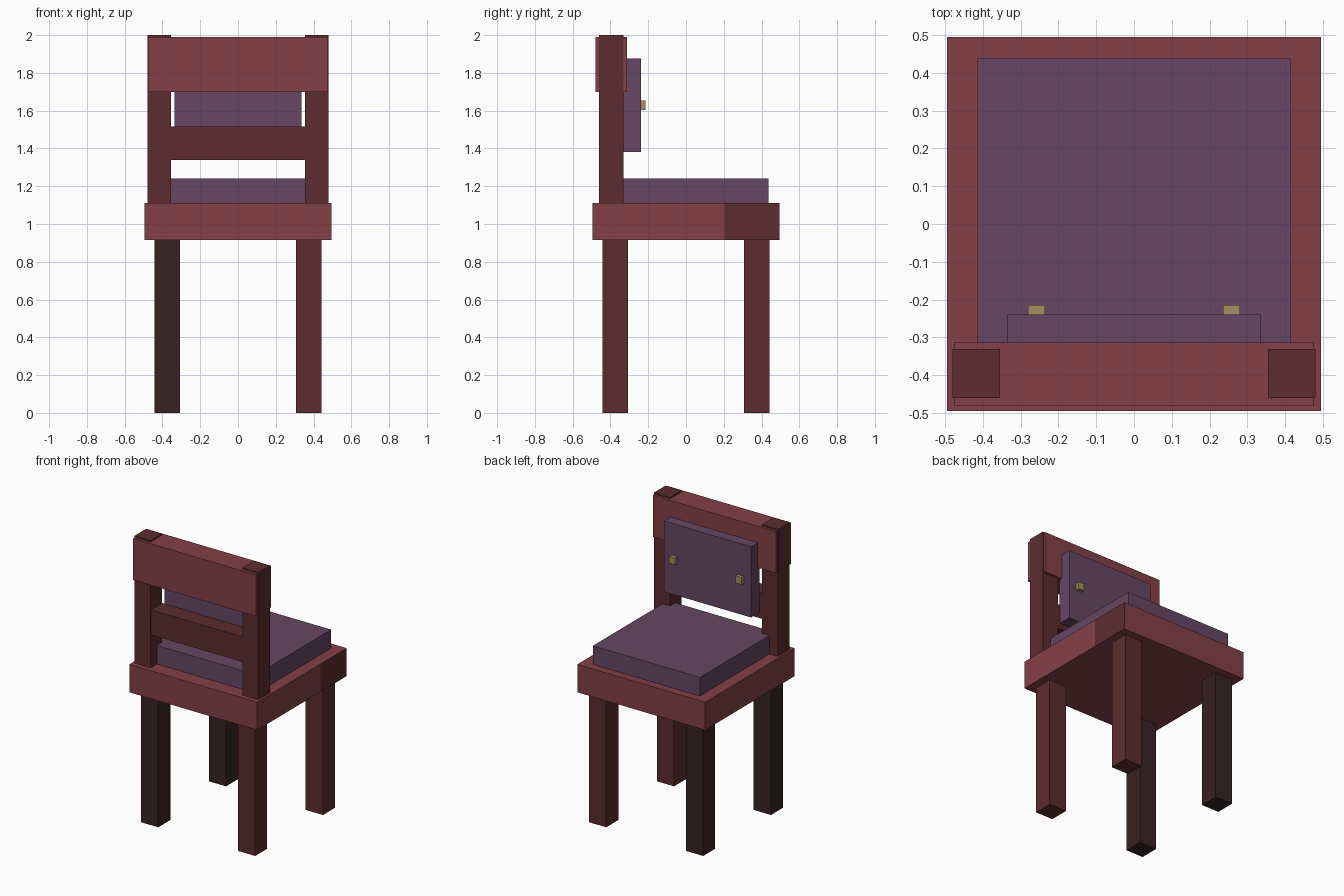
import bpy, bmesh
from mathutils import Vector

if "Cube" in bpy.data.objects:
    bpy.data.objects.remove(bpy.data.objects["Cube"])


def material(name, rgb):
    m = bpy.data.materials.new(name)
    lin = [((c / 255 + 0.055) / 1.055) ** 2.4 for c in rgb]
    m.diffuse_color = (*lin, 1)
    m.use_nodes = True
    m.node_tree.nodes["Principled BSDF"].inputs["Base Color"].default_value = m.diffuse_color
    return m


red_wood = material("red_wood", (132, 64, 69))
brown_wood = material("brown_wood", (93, 44, 46))
dark_wood = material("dark_wood", (56, 34, 35))
purple_cloth = material("purple_cloth", (102, 70, 100))
brass = material("brass", (166, 144, 98))


def box(name, x, y, z, mat):
    """Box spanning the given (min, max) ranges."""
    bm = bmesh.new()
    bmesh.ops.create_cube(bm, size=1)
    for v in bm.verts:
        v.co = Vector([(lo + hi) / 2 + c * (hi - lo)
                       for c, (lo, hi) in zip(v.co, (x, y, z))])
    mesh = bpy.data.meshes.new(name)
    bm.to_mesh(mesh)
    bm.free()
    mesh.materials.append(mat)
    ob = bpy.data.objects.new(name, mesh)
    bpy.context.collection.objects.link(ob)
    return ob


def span(side, lo, hi):
    """Mirror a positive range to the given side."""
    return (lo, hi) if side > 0 else (-hi, -lo)


# Seat frame with a darker panel on one side
seat = box("seat", (-0.495, 0.495), (-0.495, 0.495), (0.915, 1.11), red_wood)
seat.data.materials.append(brown_wood)
bm = bmesh.new()
bm.from_mesh(seat.data)
bmesh.ops.bisect_plane(bm, geom=bm.verts[:] + bm.edges[:] + bm.faces[:],
                       plane_co=(0, 0.203, 0), plane_no=(0, 1, 0))
bm.normal_update()
for f in bm.faces:
    if f.normal.x > 0.9 and f.calc_center_median().y > 0.203:
        f.material_index = 1
bm.to_mesh(seat.data)
bm.free()

for sx, side in ((-1, "left"), (1, "right")):
    # Legs, darker on the left
    for sy, end in ((-1, "back"), (1, "front")):
        box(f"{end}_leg_{side}", span(sx, 0.308, 0.442), span(sy, 0.308, 0.442),
            (0, 0.92), dark_wood if sx < 0 else brown_wood)
    # Backrest posts
    box(f"back_post_{side}", span(sx, 0.355, 0.48), (-0.46, -0.331),
        (1.105, 2.0), brown_wood)
    # Buttons on the back cushion
    box(f"button_{side}", span(sx, 0.235, 0.281), (-0.245, -0.214),
        (1.604, 1.654), brass)

# Backrest rails
box("top_rail", (-0.476, 0.476), (-0.48, -0.313), (1.70, 1.99), red_wood)
box("middle_rail", (-0.36, 0.36), (-0.457, -0.333), (1.34, 1.515), brown_wood)

# Cushions
box("seat_cushion", (-0.414, 0.414), (-0.39, 0.438), (1.105, 1.24), purple_cloth)
box("back_cushion", (-0.336, 0.336), (-0.335, -0.239), (1.38, 1.875), purple_cloth)
